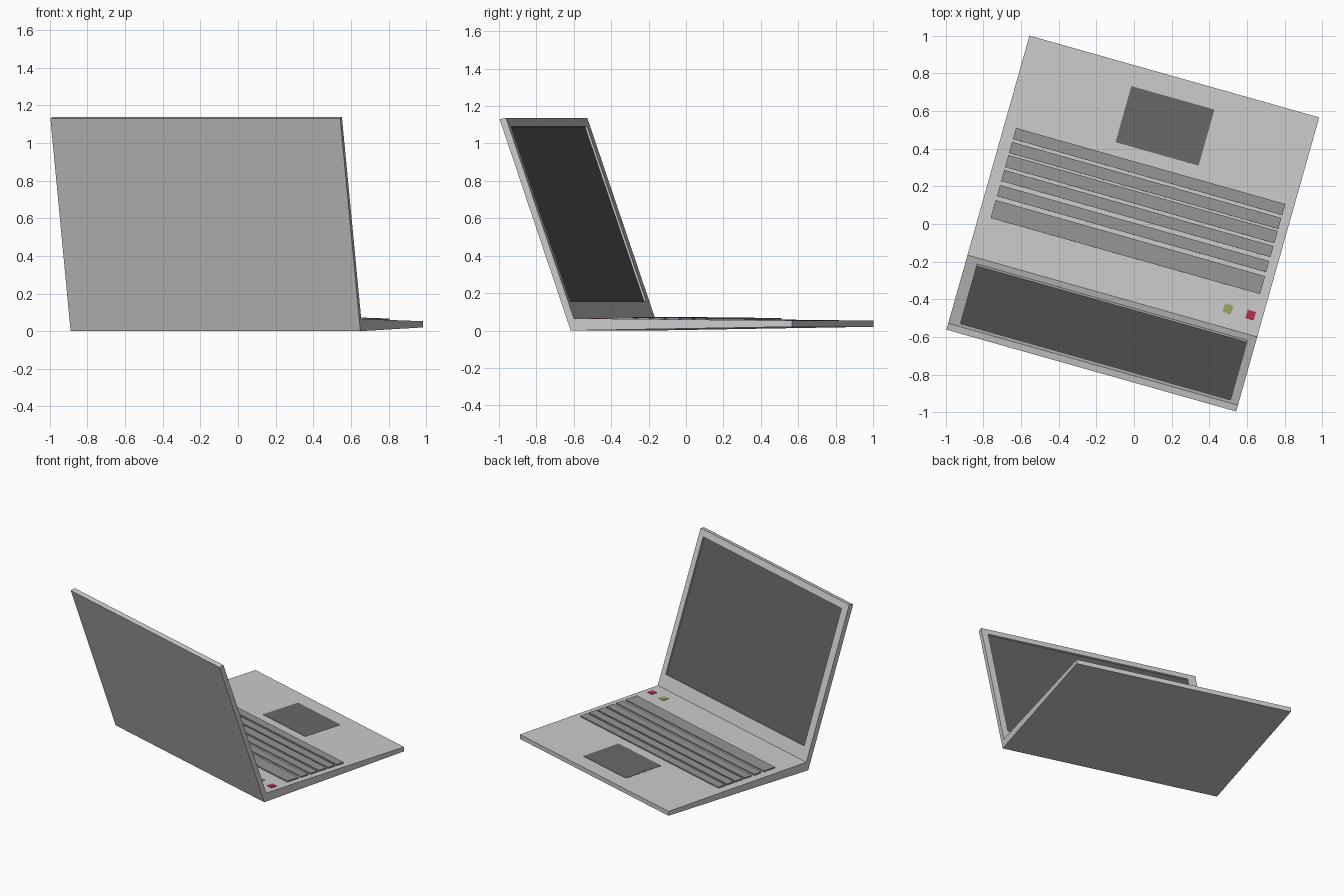
import bpy, bmesh, math
from mathutils import Matrix, Vector

if "Cube" in bpy.data.objects:
    bpy.data.objects.remove(bpy.data.objects["Cube"])

# The laptop is modelled around its hinge line, then turned to its resting angle
PLACE = Matrix.Translation((-0.115, -0.3825, 0)) @ Matrix.Rotation(math.radians(-15.77), 4, 'Z')
HINGE = Vector((0, 0.065))                       # (depth, height) of the crease
FRONT_EDGE = Vector((1.212, 0.053))
LID_TOP = Vector((-0.377, 1.137))


def material(name, color):
    m = bpy.data.materials.new(name)
    m.diffuse_color = (*color, 1)
    m.use_nodes = True
    m.node_tree.nodes["Principled BSDF"].inputs["Base Color"].default_value = m.diffuse_color
    return m


def prism(name, profile, x0, x1, mat=None):
    """Extrude a (depth, height) profile along the laptop's width."""
    bm = bmesh.new()
    face = bm.faces.new([bm.verts.new((x0, p[0], p[1])) for p in profile])
    out = bmesh.ops.extrude_face_region(bm, geom=[face])
    bmesh.ops.translate(bm, vec=(x1 - x0, 0, 0),
                        verts=[g for g in out['geom'] if isinstance(g, bmesh.types.BMVert)])
    bmesh.ops.recalc_face_normals(bm, faces=bm.faces)
    bm.transform(PLACE)
    mesh = bpy.data.meshes.new(name)
    bm.to_mesh(mesh)
    bm.free()
    ob = bpy.data.objects.new(name, mesh)
    bpy.context.collection.objects.link(ob)
    if mat:
        mesh.materials.append(mat)
    return ob


def slab(name, end, x0, x1, s0, s1, h0, h1, mat=None):
    """Box lying on the plane from the hinge to 'end': s along it, h out of it."""
    d = (end - HINGE).normalized()
    n = Vector((-d.y, d.x)) if d.x > 0 else Vector((d.y, -d.x))
    corners = [(s0, h0), (s1, h0), (s1, h1), (s0, h1)]
    return prism(name, [HINGE + d * s + n * h for s, h in corners], x0, x1, mat)


dark = material("screen_dark", (0.11, 0.11, 0.11))
pad_grey = material("pad_dark_grey", (0.14, 0.14, 0.14))
key_grey = material("key_grey", (0.3, 0.3, 0.3))
red = material("button_red", (0.45, 0.03, 0.08))
green = material("button_green", (0.32, 0.38, 0.12))

# Wedge-shaped base and tapered lid
prism("base", [(-0.017, 0), (1.212, 0.02), FRONT_EDGE, HINGE, (-0.04, 0.065)], -0.8, 0.8)
lid = prism("lid", [(-0.04, 0.065), HINGE, LID_TOP, (-0.412, 1.13)], -0.8, 0.8)

# Sunken screen
cutter = slab("screen_cutter", LID_TOP, -0.737, 0.754, 0.096, 1.088, -0.012, 0.05)
cutter.hide_render = True
cutter.hide_viewport = True
cut = lid.modifiers.new("screen_recess", 'BOOLEAN')
cut.operation = 'DIFFERENCE'
cut.solver = 'EXACT'
cut.object = cutter
slab("screen", LID_TOP, -0.737, 0.754, 0.096, 1.088, -0.016, -0.011, dark)

# Six raised key rows, from the user's side towards the hinge
rows = [(0.659, 0.72), (0.582, 0.643), (0.504, 0.571),
        (0.427, 0.488), (0.344, 0.405), (0.223, 0.322)]
for i, (s0, s1) in enumerate(rows):
    slab(f"key_row_{i + 1}", FRONT_EDGE, -0.735, 0.752, s0, s1, -0.003, 0.009, key_grey)

# Touch pad and the two small buttons
slab("touch_pad", FRONT_EDGE, -0.206, 0.253, 0.791, 1.101, -0.003, 0.002, pad_grey)
for name, x, mat in (("green_button", 0.61, green), ("red_button", 0.735, red)):
    slab(name, FRONT_EDGE, x - 0.023, x + 0.023, 0.079, 0.125, -0.003, 0.004, mat)
